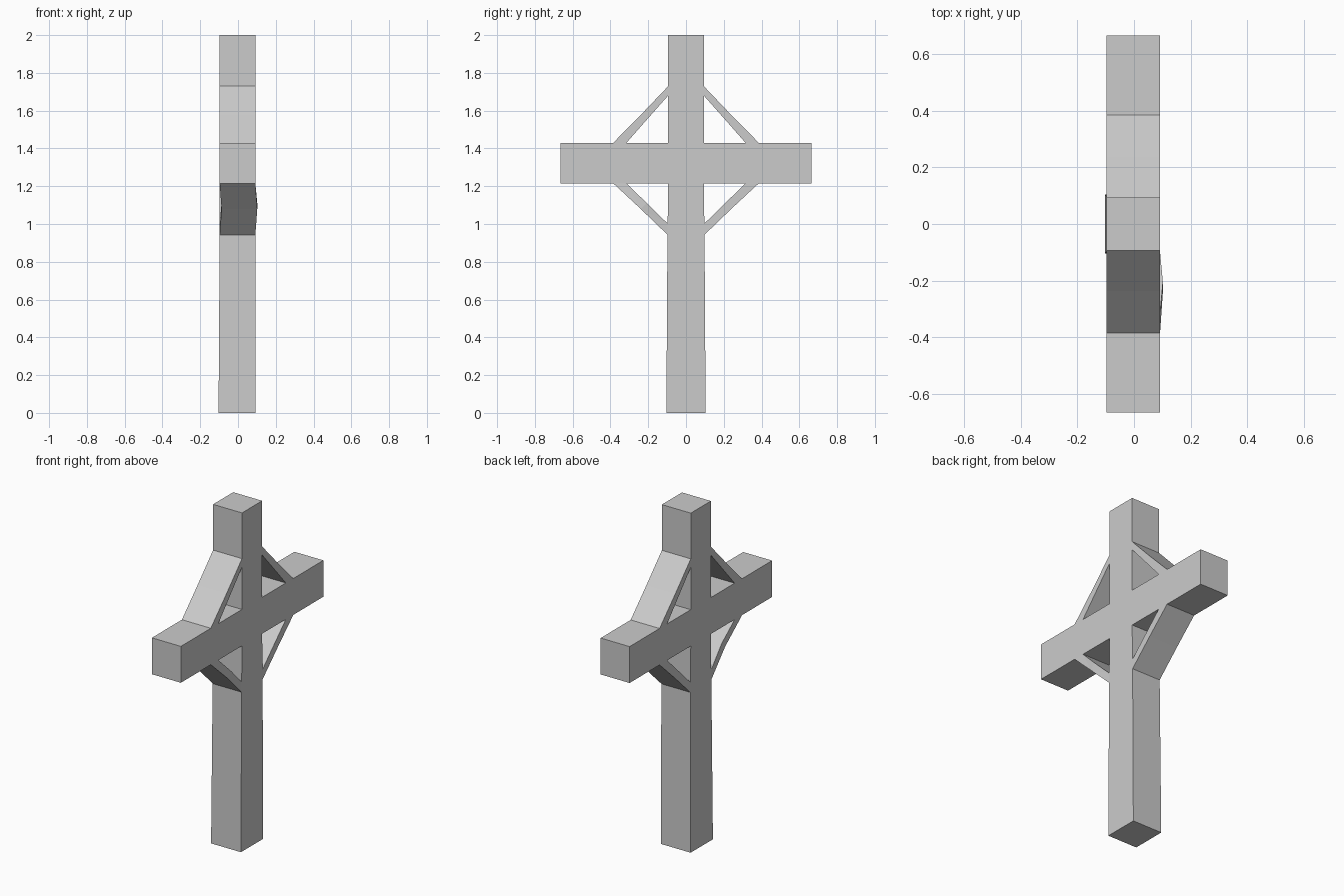
import bpy, bmesh

if "Cube" in bpy.data.objects:
    bpy.data.objects.remove(bpy.data.objects["Cube"])

BACK, FRONT = -0.097, 0.092


def prism(name, profile, shift=None):
    """Extrude a (y, z) outline along x; shift gives an x offset per outline point and side."""
    bm = bmesh.new()
    rings = []
    for x in (BACK, FRONT):
        rings.append([bm.verts.new((x + (shift(i, x) if shift else 0), y, z))
                      for i, (y, z) in enumerate(profile)])
    a, b = rings
    n = len(profile)
    bm.faces.new(a)
    bm.faces.new(b)
    for i in range(n):
        j = (i + 1) % n
        bm.faces.new((a[i], a[j], b[j], b[i]))
    bmesh.ops.recalc_face_normals(bm, faces=bm.faces)
    # split warped or concave faces cleanly
    bmesh.ops.triangulate(bm, faces=[f for f in bm.faces if len(f.verts) > 4])
    mesh = bpy.data.meshes.new(name)
    bm.to_mesh(mesh)
    bm.free()
    obj = bpy.data.objects.new(name, mesh)
    bpy.context.collection.objects.link(obj)
    return obj


# Post and crossbar as one outline, the foot slightly wider than the top
half = [(0.104, 0.0), (0.098, 0.95), (0.094, 1.215), (0.665, 1.215),
        (0.665, 1.43), (0.094, 1.43), (0.094, 2.0)]
outline = half + [(-y, z) for y, z in reversed(half)]
prism("cross_body", outline,
      lambda i, x: -0.006 if x < 0 and i in (0, len(outline) - 1) else 0)

# Diagonal braces in the four corners; the lower one on -y is slightly bent
upper = [(0.094, 1.73), (0.237, 1.58), (0.385, 1.43),
         (0.315, 1.43), (0.205, 1.555), (0.094, 1.68)]
lower = [(0.098, 0.943), (0.24, 1.08), (0.385, 1.215),
         (0.315, 1.215), (0.207, 1.11), (0.098, 1.003)]
for side, label in ((1, "right"), (-1, "left")):
    bent = (lambda i, x: 0.01 if i in (1, 4) else 0) if side < 0 else None
    prism("upper_brace_" + label, [(side * y, z) for y, z in upper])
    prism("lower_brace_" + label, [(side * y, z) for y, z in lower], bent)
